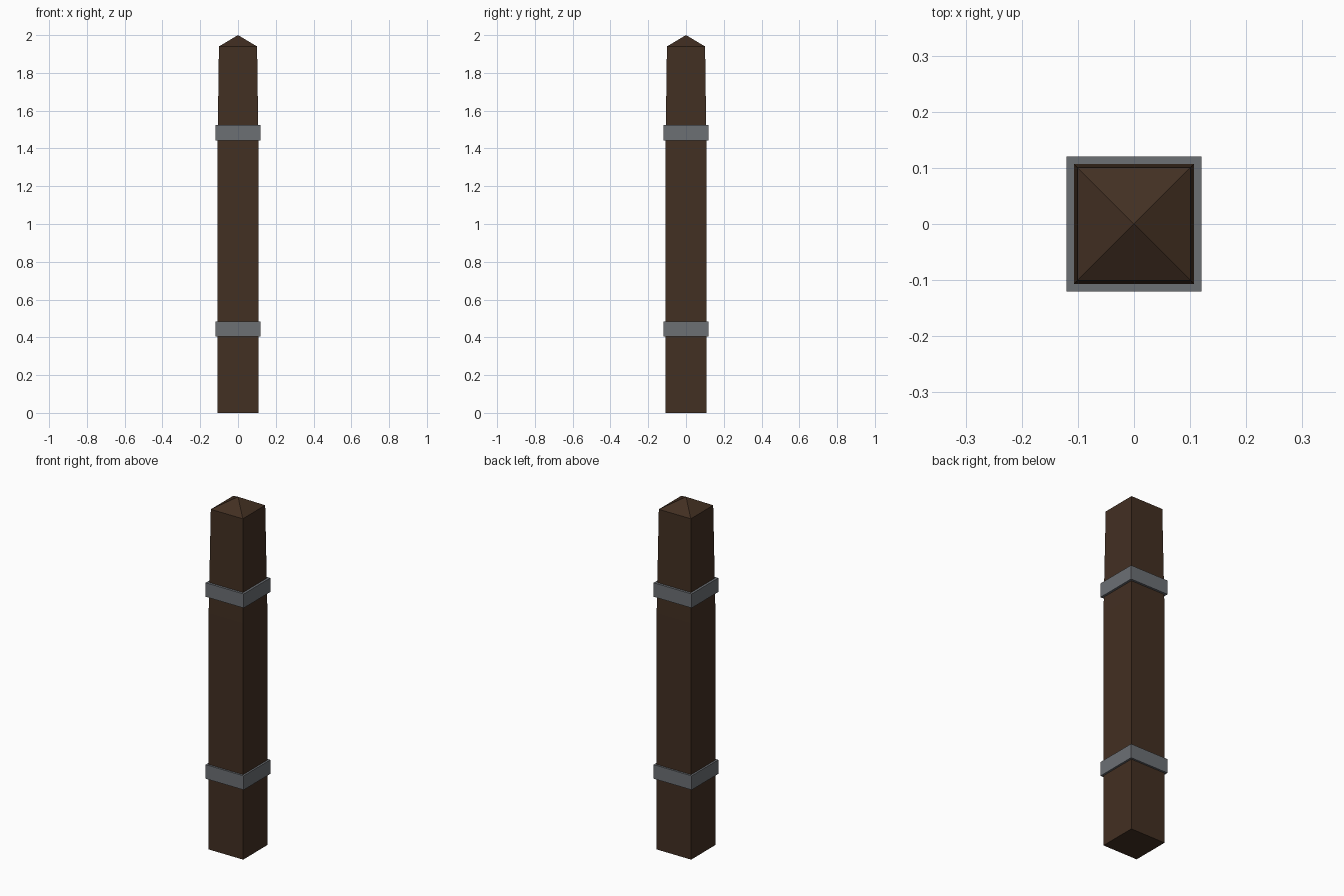
import bpy, bmesh

if "Cube" in bpy.data.objects:
    bpy.data.objects.remove(bpy.data.objects["Cube"])


def material(name, rgb):
    m = bpy.data.materials.new(name)
    m.diffuse_color = (*rgb, 1)
    m.use_nodes = True
    m.node_tree.nodes["Principled BSDF"].inputs["Base Color"].default_value = m.diffuse_color
    return m


def add_object(name, bm, mat):
    bmesh.ops.recalc_face_normals(bm, faces=bm.faces)
    mesh = bpy.data.meshes.new(name)
    bm.to_mesh(mesh)
    bm.free()
    mesh.materials.append(mat)
    obj = bpy.data.objects.new(name, mesh)
    bpy.context.collection.objects.link(obj)
    return obj


def square(bm, half, z):
    return [bm.verts.new((x * half, y * half, z))
            for x, y in ((-1, -1), (1, -1), (1, 1), (-1, 1))]


def bridge(bm, a, b):
    for i in range(4):
        j = (i + 1) % 4
        bm.faces.new((a[i], a[j], b[j], b[i]))


wood = material("dark_wood", (0.055, 0.029, 0.016))
iron = material("iron", (0.15, 0.16, 0.175))

# Post: straight shaft, tapered upper section, pyramid tip
bm = bmesh.new()
rings = [square(bm, h, z) for h, z in ((0.109, 0), (0.109, 1.35), (0.101, 1.94))]
bm.faces.new(rings[0][::-1])
for lower, upper in zip(rings, rings[1:]):
    bridge(bm, lower, upper)
tip = bm.verts.new((0, 0, 2.0))
for i in range(4):
    bm.faces.new((rings[-1][i], rings[-1][(i + 1) % 4], tip))
add_object("post", bm, wood)

# Metal bands: square collars around the post
for name, z in (("lower_band", 0.405), ("upper_band", 1.443)):
    bm = bmesh.new()
    loops = [square(bm, h, z + dz) for h, dz in
             ((0.106, 0), (0.12, 0), (0.12, 0.08), (0.106, 0.08))]
    for i in range(4):
        bridge(bm, loops[i], loops[(i + 1) % 4])
    add_object(name, bm, iron)
